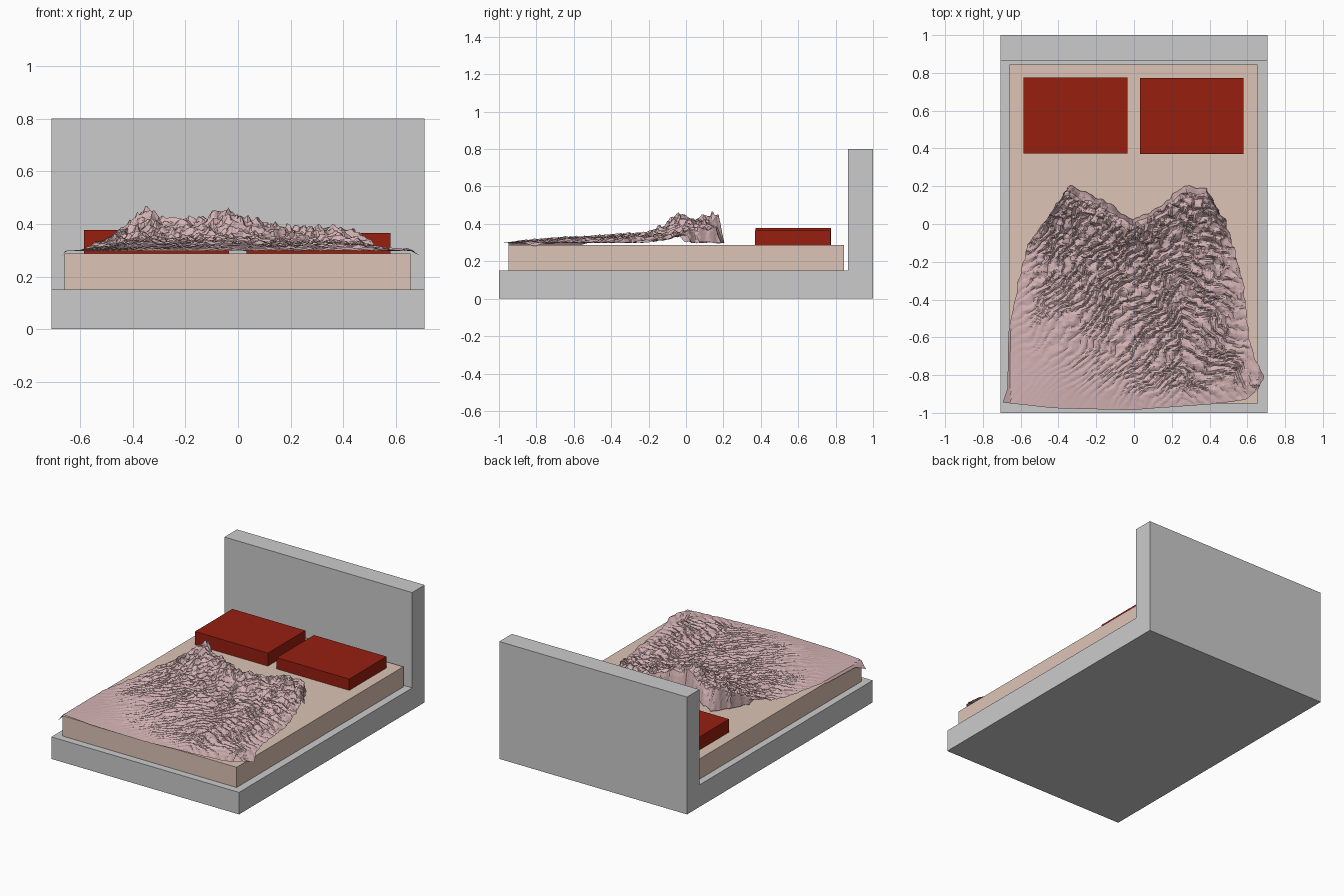
import bpy, bmesh, math
from mathutils import Vector, noise

if "Cube" in bpy.data.objects:
    bpy.data.objects.remove(bpy.data.objects["Cube"])


def material(name, rgb):
    m = bpy.data.materials.new(name)
    m.diffuse_color = (*rgb, 1)
    m.use_nodes = True
    m.node_tree.nodes["Principled BSDF"].inputs["Base Color"].default_value = m.diffuse_color
    return m


def finish(name, bm, mat=None):
    bmesh.ops.recalc_face_normals(bm, faces=bm.faces)
    me = bpy.data.meshes.new(name)
    bm.to_mesh(me)
    bm.free()
    ob = bpy.data.objects.new(name, me)
    bpy.context.collection.objects.link(ob)
    if mat:
        me.materials.append(mat)
    return ob


def box(name, lo, hi, mat=None):
    bm = bmesh.new()
    bmesh.ops.create_cube(bm, size=1)
    for v in bm.verts:
        v.co = [(a + b) / 2 + c * (b - a) for a, b, c in zip(lo, hi, v.co)]
    return finish(name, bm, mat)


def interp(pts, t):
    for (a, p), (b, q) in zip(pts, pts[1:]):
        if t <= b:
            return p + (q - p) * max(0, t - a) / (b - a)
    return pts[-1][1]


beige = material("mattress_beige", (0.72, 0.55, 0.46))
red = material("pillow_red", (0.31, 0.013, 0.005))
pink = material("blanket_pink", (0.66, 0.45, 0.46))

# Bed frame: L-shaped side profile extruded across the width
bm = bmesh.new()
profile = [(-1, 0), (1, 0), (1, 0.8), (0.865, 0.8), (0.865, 0.15), (-1, 0.15)]
face = bm.faces.new([bm.verts.new((-0.708, y, z)) for y, z in profile])
side = bmesh.ops.extrude_face_region(bm, geom=[face])
bmesh.ops.translate(bm, vec=(1.416, 0, 0),
                    verts=[g for g in side["geom"] if isinstance(g, bmesh.types.BMVert)])
finish("bed_frame", bm)

# Mattress and pillows
box("mattress", (-0.66, -0.95, 0.15), (0.655, 0.845, 0.288), beige)
box("left_pillow", (-0.585, 0.372, 0.288), (-0.035, 0.775, 0.377), red)
box("right_pillow", (0.032, 0.37, 0.288), (0.58, 0.772, 0.365), red)

# Blanket: outline curves, height envelopes and crumple folds over a grid
LEFT = [(0, -.695), (.08, -.67), (.4, -.665), (.7, -.61), (.9, -.56), (1, -.48)]
RIGHT = [(0, .66), (.07, .69), (.15, .65), (.3, .61), (.6, .58), (.85, .53), (1, .48)]
FOOT = [(0, -.945), (.2, -.975), (.5, -.985), (.8, -.955), (.95, -.93), (1, -.87)]
HEAD = [(0, -.02), (.08, .12), (.14, .205), (.3, .14), (.5, .02), (.65, .1),
        (.78, .2), (.9, .19), (1, .02)]
ACROSS = [(-.6, 0), (-.5, .05), (-.35, .145), (-.25, .115), (-.03, .13), (.15, .095),
          (.28, .075), (.37, .09), (.45, .065), (.58, 0)]
ALONG = [(0, 0), (.1, .06), (.3, .15), (.55, .22), (.75, .3), (.85, .6), (.93, .95),
         (.975, .9), (1, 0)]
N = 110
bm = bmesh.new()
grid = []
for j in range(N + 1):
    row = []
    for i in range(N + 1):
        u, v = i / N, j / N
        x = interp(LEFT, v) * (1 - u) + interp(RIGHT, v) * u
        y = interp(FOOT, u) * (1 - v) + interp(HEAD, u) * v
        # crumpling fades out toward the smooth front left corner
        rough = min(1, max(.06, (x + .45) * 1.0 + (y + .85) * 1.3))
        inner = min(1, 9 * u, 9 * (1 - u), 9 * v, 14 * (1 - v))
        p = Vector((x, y, 0))
        bend = noise.noise(p * 5) * 2.4 + noise.noise(p * 14)
        lean = 1 if x < .25 else -.6
        fold = abs(math.sin((lean * x - y) * 62 + bend * 2))
        crumple = noise.noise(p * 38 + Vector((3, 7, 1)))
        lump = noise.noise(p * 9 + Vector((5, 2, 8)))
        z = .297 + interp(ACROSS, x) * interp(ALONG, v) * (1 + .2 * lump)
        z += rough * (.25 + .75 * inner) * (.016 * fold + .012 * max(0, crumple)
                                            + .03 * v ** 3 * max(-.2, crumple))
        shift = noise.noise_vector(p * 26) * .016 * rough * (.35 + .65 * v)
        # corners that overhang the mattress droop
        z -= 1.3 * max(0, -x - .655) + .7 * max(0, x - .66)
        row.append(bm.verts.new((x + shift.x, y + shift.y, z)))
    grid.append(row)
for a, b in zip(grid, grid[1:]):
    for i in range(N):
        bm.faces.new((a[i], a[i + 1], b[i + 1], b[i]))
bmesh.ops.triangulate(bm, faces=bm.faces)
finish("blanket", bm, pink)
